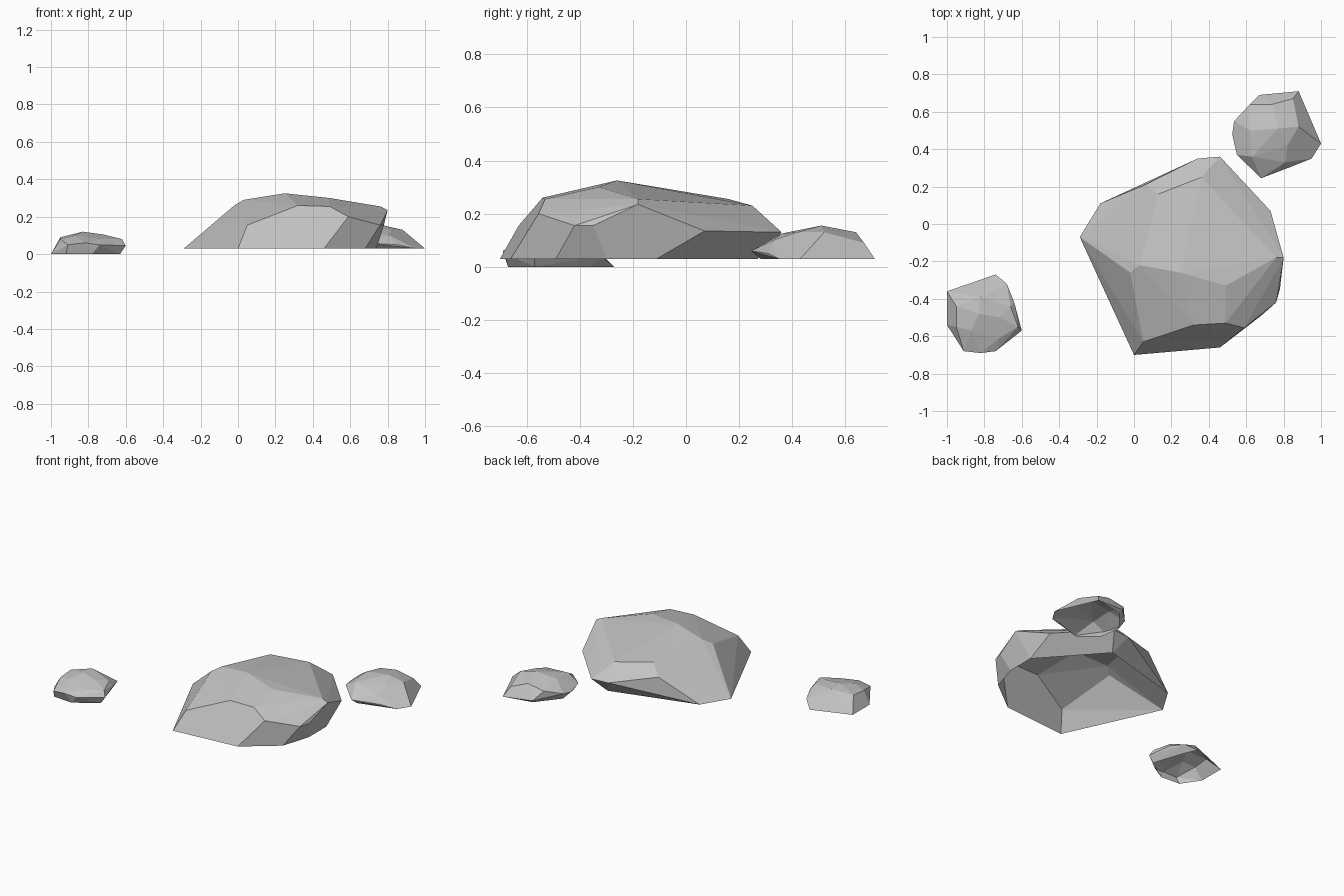
import bpy
import bmesh
import math

# Remove the default object only
default_cube = bpy.data.objects.get("Cube")
if default_cube:
    bpy.data.objects.remove(default_cube, do_unlink=True)

# Single stone colour
stone = bpy.data.materials.new("stone_grey")
stone.use_nodes = True
colour = (0.55, 0.55, 0.55, 1.0)
stone.diffuse_color = colour
stone.node_tree.nodes["Principled BSDF"].inputs["Base Color"].default_value = colour


def make_rock(name, ground, footprint, shoulder, crown):
    """Wrap a faceted shell round three rings of corners (in hundredths of
    a unit), then leave the underside open where it meets the ground."""
    corners = [(x, y, ground) for x, y in footprint] + shoulder + crown
    bm = bmesh.new()
    for x, y, z in corners:
        bm.verts.new((x / 100, y / 100, z / 100))
    hull = bmesh.ops.convex_hull(bm, input=bm.verts)
    spare = set(hull["geom_interior"]) | set(hull["geom_unused"])
    loose = [item for item in spare if isinstance(item, bmesh.types.BMVert)]
    bmesh.ops.delete(bm, geom=loose, context="VERTS")
    bmesh.ops.recalc_face_normals(bm, faces=bm.faces)

    # Open underside
    level = ground / 100 + 0.001
    underside = [face for face in bm.faces
                 if all(vert.co.z < level for vert in face.verts)]
    bmesh.ops.delete(bm, geom=underside, context="FACES")

    # Merge nearly coplanar triangles into broad chiselled facets
    bmesh.ops.dissolve_limit(bm, angle_limit=math.radians(4),
                             verts=bm.verts, edges=bm.edges)

    mesh = bpy.data.meshes.new(name)
    bm.to_mesh(mesh)
    bm.free()
    mesh.materials.append(stone)
    rock = bpy.data.objects.new(name, mesh)
    bpy.context.collection.objects.link(rock)
    return rock


# Large boulder, undercut along its back left side
make_rock(
    "large_rock", 3,
    footprint=[(0, -70), (46, -66), (68, -49), (74, -30), (74, -11),
               (40, 27), (-18, 11), (-29, -7)],
    shoulder=[(5, -63, 15.5), (59, -55.5, 20), (76, -42, 15.5),
              (78, -35, 15.5), (80, -18, 23.5), (73, 7, 13.5),
              (46, 36, 13), (34, 35, 13), (6, 21, 19)],
    crown=[(32, -54, 26), (49, -53, 25.5), (76, -18, 25.5),
           (49, -33, 30), (25, -26, 32.5), (-2, -26, 26),
           (3, -22, 29), (13, 16, 25.5), (36, 25, 23)],
)

# Medium rock behind the boulder
make_rock(
    "medium_rock", 3,
    footprint=[(88, 71), (100, 43), (95, 35), (70, 28), (58, 38),
               (56, 52), (68, 67)],
    shoulder=[(67, 69, 5), (85, 67, 9), (85, 31, 5), (68, 24.5, 6),
              (55, 37, 8), (52.5, 48, 7), (53.5, 55, 8)],
    crown=[(62, 64, 11), (74, 64, 13), (88, 52, 13), (82, 42, 13),
           (81, 33, 10), (77, 51, 15.5), (63, 36, 12.5), (62, 50, 14)],
)

# Small rock in front
make_rock(
    "small_rock", 0,
    footprint=[(-100, -36), (-100, -54), (-92, -66), (-78, -67),
               (-63, -57), (-70, -36), (-74, -27)],
    shoulder=[(-60, -57, 4.5), (-64, -42, 6), (-68, -32, 4),
              (-74, -68, 5), (-82, -69, 6), (-91, -68, 5)],
    crown=[(-95, -44, 9), (-95, -55, 8), (-82, -39, 11.5),
           (-83, -48, 12), (-66, -44, 9), (-62, -55, 8),
           (-72, -50, 10.5), (-87, -57, 10), (-72, -61, 8)],
)
